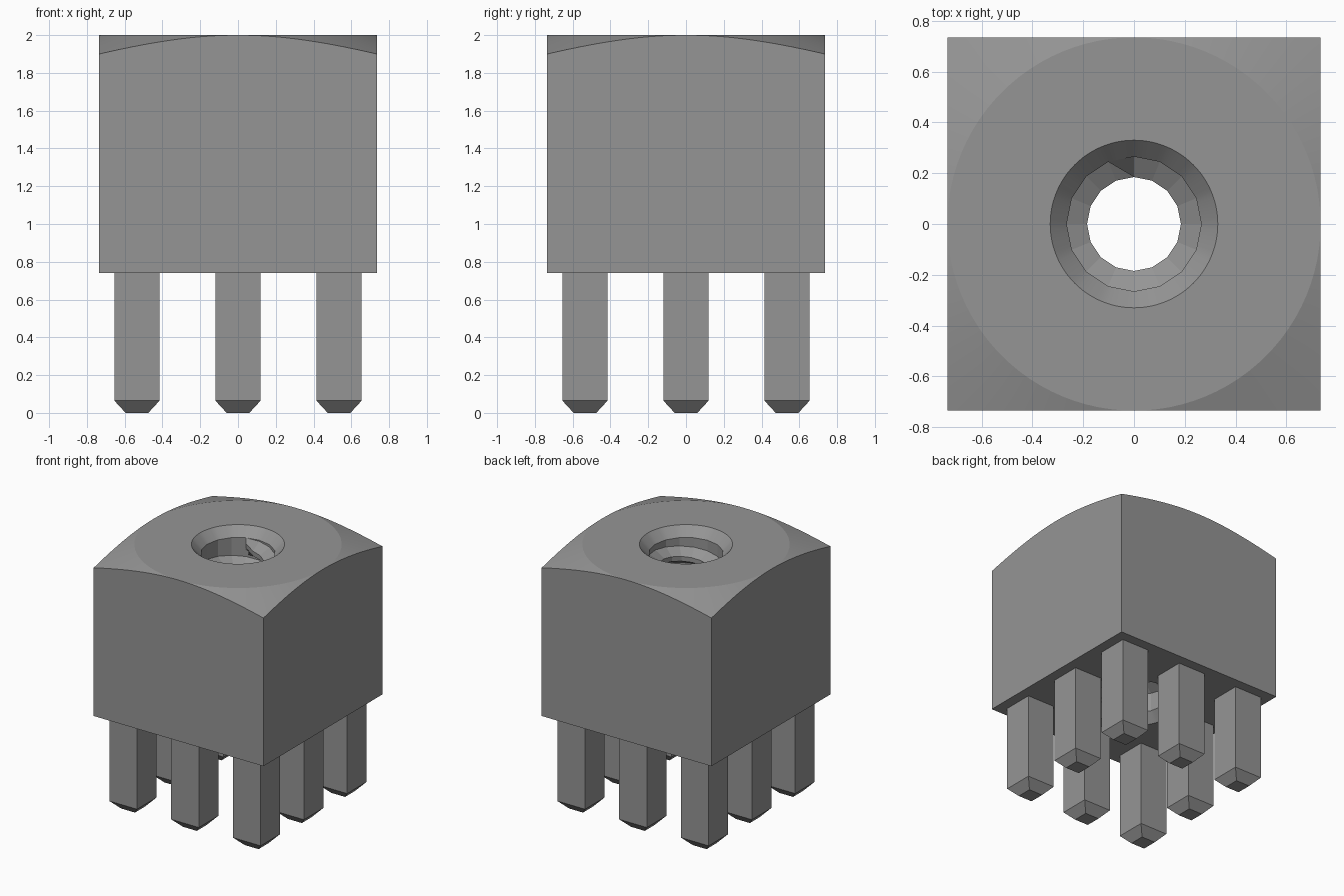
import bpy
import bmesh
from math import sin, cos, pi, radians

old = bpy.data.objects.get("Cube")
if old:
    bpy.data.objects.remove(old, do_unlink=True)

grey = bpy.data.materials.new("plain grey")
grey.use_nodes = True
colour = (0.3, 0.3, 0.3, 1)
grey.diffuse_color = colour
grey.node_tree.nodes["Principled BSDF"].inputs["Base Color"].default_value = colour

HALF = 0.735            # half width of the block
BOTTOM, TOP = 0.74, 2.0
ROOT, CREST = 0.265, 0.185   # thread radii
RIM, SINK = 0.33, 0.07       # countersink radius and depth
SIDES = 16                   # facets of the threaded bore
PITCH = 0.147


def finish(name, bm, smooth=False):
    bmesh.ops.remove_doubles(bm, verts=bm.verts, dist=0.0002)
    bmesh.ops.recalc_face_normals(bm, faces=bm.faces)
    mesh = bpy.data.meshes.new(name)
    bm.to_mesh(mesh)
    bm.free()
    mesh.materials.append(grey)
    obj = bpy.data.objects.new(name, mesh)
    bpy.context.collection.objects.link(obj)
    if smooth:
        bpy.ops.object.select_all(action='DESELECT')
        obj.select_set(True)
        bpy.context.view_layer.objects.active = obj
        bpy.ops.object.shade_smooth_by_angle(angle=radians(15))
    return obj


def loft(bm, rows, close_rows=False, close_cols=False):
    grid = [[bm.verts.new(p) for p in row] for row in rows]
    nr, nc = len(grid), len(grid[0])
    for i in range(nr if close_rows else nr - 1):
        a, b = grid[i], grid[(i + 1) % nr]
        for j in range(nc if close_cols else nc - 1):
            k = (j + 1) % nc
            bm.faces.new((a[j], a[k], b[k], b[j]))
    return grid


def polar(r, a, z):
    return (r * cos(a), r * sin(a), z)


# Block: square outline, conically chamfered top, countersunk faceted bore
def block():
    bm = bmesh.new()
    rows = []
    n = 96
    for i in range(n):
        a = 2 * pi * i / n
        edge = HALF / max(abs(cos(a)), abs(sin(a)))
        step = 2 * pi / SIDES
        bore = ROOT * cos(step / 2) / cos((i % (n // SIDES)) * 2 * pi / n - step / 2)
        drop = 0.1 * (edge - HALF) / (HALF * (2 ** 0.5 - 1))
        rows.append([polar(r, a, z) for r, z in (
            (bore, TOP - SINK), (RIM, TOP), (HALF, TOP), (edge, TOP - drop),
            (edge, BOTTOM), (RIM, BOTTOM), (bore, BOTTOM + SINK))])
    loft(bm, rows, close_rows=True, close_cols=True)
    return finish("block", bm, smooth=True)


# Thread: helical ridge that tapers into the bore wall at both ends
def thread():
    bm = bmesh.new()
    rows = []
    flank, flat = PITCH * 0.3125, PITCH * 0.25
    height = 2 * flank + flat
    top = TOP - SINK
    steps = int((top - BOTTOM - SINK - height) / PITCH * SIDES)
    for k in range(steps + 1):
        a = radians(112.5) - 2 * pi * k / SIDES
        z = top - PITCH * k / SIDES
        crest = ROOT if k in (0, steps) else CREST
        rows.append([polar(ROOT, a, z), polar(crest, a, z - flank),
                     polar(crest, a, z - flank - flat), polar(ROOT, a, z - height)])
    loft(bm, rows)
    return finish("bore_thread", bm)


# Pin: square post with a tapered tip
def pin(name, x, y):
    bm = bmesh.new()
    rows = [[(x + sx * h, y + sy * h, z) for sx, sy in ((-1, -1), (1, -1), (1, 1), (-1, 1))]
            for h, z in ((0.06, 0), (0.12, 0.065), (0.12, BOTTOM))]
    grid = loft(bm, rows, close_cols=True)
    bm.faces.new(grid[0])
    return finish(name, bm)


block()
thread()
for i, nx in enumerate(("right", "middle", "left")):
    for j, ny in enumerate(("front", "centre", "back")):
        if (i, j) != (1, 1):
            pin(f"pin_{ny}_{nx}", (i - 1) * 0.535, (j - 1) * 0.535)
